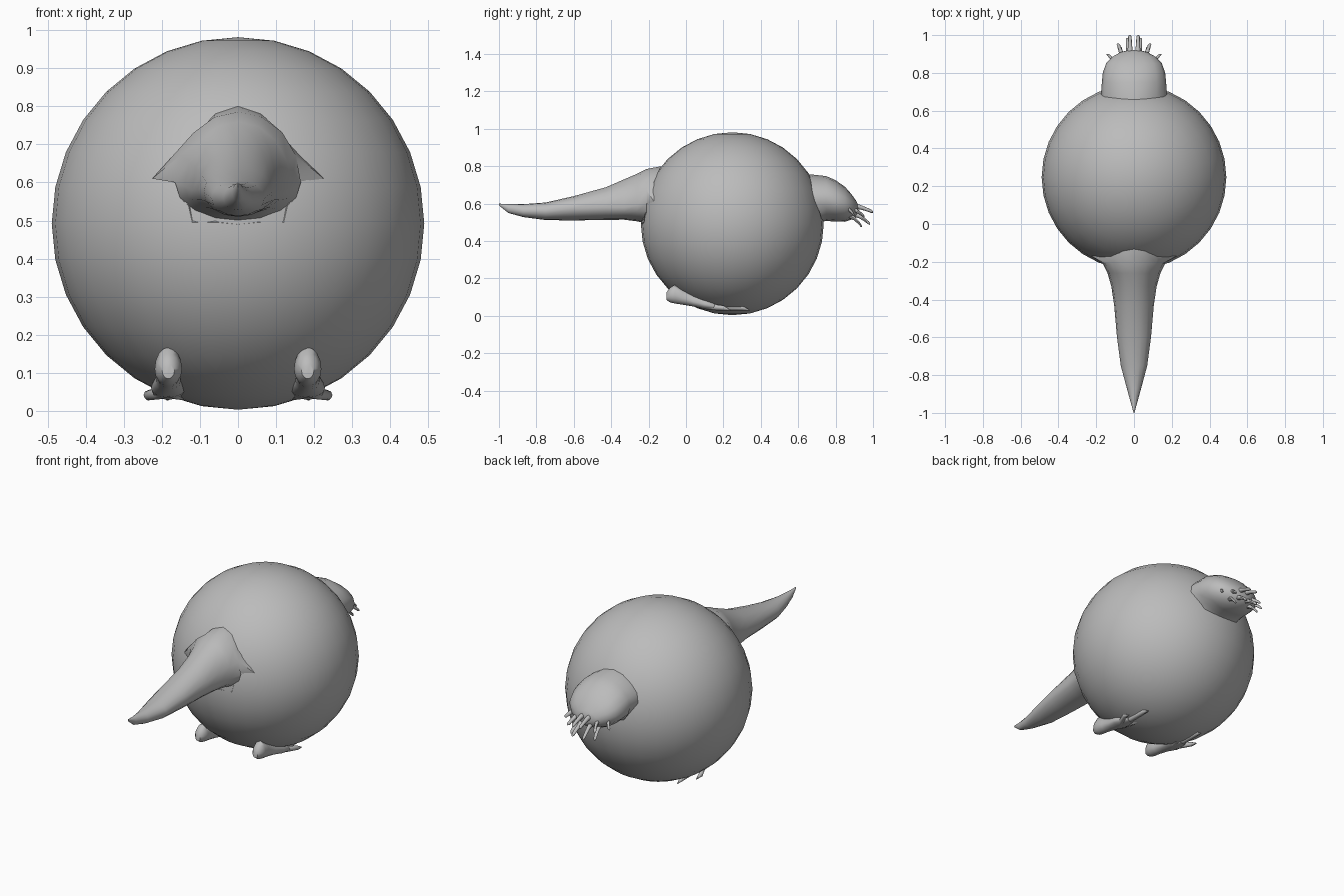
import bpy, bmesh, math
from mathutils import Vector

cube = bpy.data.objects.get("Cube")
if cube:
    bpy.data.objects.remove(cube, do_unlink=True)

grey = bpy.data.materials.new("plain grey")
grey.use_nodes = True
COLOUR = (0.5, 0.5, 0.5, 1)
grey.diffuse_color = COLOUR
grey.node_tree.nodes["Principled BSDF"].inputs["Base Color"].default_value = COLOUR

CENTRE, RADIUS = Vector((0, 0.2475, 0.4925)), 0.489


def finish(bm, name, angle=50):
    bmesh.ops.recalc_face_normals(bm, faces=bm.faces)
    mesh = bpy.data.meshes.new(name)
    bm.to_mesh(mesh)
    bm.free()
    mesh.materials.append(grey)
    obj = bpy.data.objects.new(name, mesh)
    bpy.context.collection.objects.link(obj)
    bpy.ops.object.select_all(action="DESELECT")
    obj.select_set(True)
    bpy.context.view_layer.objects.active = obj
    bpy.ops.object.shade_smooth_by_angle(angle=math.radians(angle))
    return obj


def section(y, half_width, top, middle, bottom, x=0, sides=16):
    """Oval cross-section, with its own height above and below the middle."""
    ring = []
    for i in range(sides):
        a = math.pi / 2 - math.tau * i / sides
        s = math.sin(a)
        reach = top - middle if s > 0 else middle - bottom
        ring.append(Vector((x + half_width * math.cos(a), y, middle + reach * s)))
    return ring


def collar(half, side):
    """Mirrored outline laid on the body's surface."""
    outline = half + [(-x, z) for x, z in half[-2:0:-1]]
    ring = []
    for x, z in outline:
        depth = math.sqrt(RADIUS ** 2 - x * x - (z - CENTRE.z) ** 2)
        ring.append(Vector((x, CENTRE.y + side * depth, z)))
    return ring


def loft(name, rings, cap_start=False):
    bm = bmesh.new()
    loops = [[bm.verts.new(p) for p in ring] for ring in rings]
    n = len(loops[0])
    for a, b in zip(loops, loops[1:]):
        for i in range(n):
            j = (i + 1) % n
            bm.faces.new((a[i], a[j], b[j], b[i]))
    bm.faces.new(loops[-1])
    if cap_start:
        bm.faces.new(loops[0])
    return finish(bm, name)


def tube(name, path):
    """Tapered limb; each path entry is x, y, z, radius."""
    return loft(name, [section(y, r, z + r, z, z - r, x, 8) for x, y, z, r in path], True)


# Round body
bm = bmesh.new()
bmesh.ops.create_uvsphere(bm, u_segments=32, v_segments=16, radius=RADIUS)
bmesh.ops.translate(bm, verts=bm.verts, vec=CENTRE)
finish(bm, "round_body")

# Tail with a flared collar
tail_collar = [(0, .80), (.06, .78), (.12, .715), (.225, .61), (.14, .60),
               (.13, .54), (.12, .495), (.05, .495), (0, .49)]
tail = [(-.21, .165, .785, .60, .495), (-.26, .14, .76, .59, .505),
        (-.33, .12, .73, .58, .514), (-.43, .105, .687, .58, .513),
        (-.6, .09, .64, .575, .51), (-.75, .07, .606, .56, .512),
        (-.87, .038, .597, .56, .528), (-.95, .016, .597, .575, .55),
        (-1, .002, .6, .597, .59)]
loft("tail", [collar(tail_collar, -1)] + [section(*s) for s in tail])

# Head
head_collar = [(0, .757), (.06, .745), (.12, .71), (.16, .67), (.175, .62),
               (.13, .55), (.11, .52), (.06, .51), (0, .505)]
head = [(.75, .17, .747, .62, .507), (.8, .165, .725, .61, .504),
        (.85, .148, .69, .60, .503), (.885, .115, .65, .59, .515),
        (.91, .07, .615, .575, .53), (.92, .03, .595, .57, .55)]
loft("head", [collar(head_collar, 1)] + [section(*s) for s in head])

# Feelers fanned around the snout: root x, tip x, tip y, root z, tip z
feelers = [(.02, .022, 1.0, .59, .555), (.055, .085, .955, .58, .53),
           (.095, .14, .90, .58, .54), (.025, .035, .985, .55, .49),
           (.06, .075, .94, .54, .478)]
for side, word in ((1, "left"), (-1, "right")):
    for n, (rx, tx, ty, rz, tz) in enumerate(feelers):
        ry = .90 - rx * .5
        path = []
        for t, r in ((0, .017), (.4, .012), (.7, .010), (.92, .009), (1, .004)):
            path.append((side * (rx + (tx - rx) * t), ry + (ty - ry) * t,
                         rz + (tz - rz) * t ** 1.4, r))
        tube(f"{word}_feeler_{n + 1}", path)

    # Foot: raised heel, flattened sole and three splayed toes
    foot = [(-.105, .016, .125, .105, .085), (-.085, .03, .15, .11, .072),
            (-.06, .036, .167, .11, .066), (-.02, .03, .142, .095, .06),
            (.04, .033, .118, .075, .05), (.10, .045, .098, .06, .036),
            (.15, .042, .07, .05, .03), (.19, .02, .05, .04, .03)]
    loft(f"{word}_foot", [section(*s, x=side * .183) for s in foot], True)
    for n, (tip_x, tip_y) in enumerate(((.14, .25), (.185, .34), (.235, .24))):
        mid_x = (tip_x + .183) / 2
        tube(f"{word}_toe_{n + 1}",
             [(side * .183, .09, .055, .018), (side * mid_x, .15, .046, .016),
              (side * tip_x, tip_y - .04, .042, .013), (side * tip_x, tip_y, .03, .003)])
